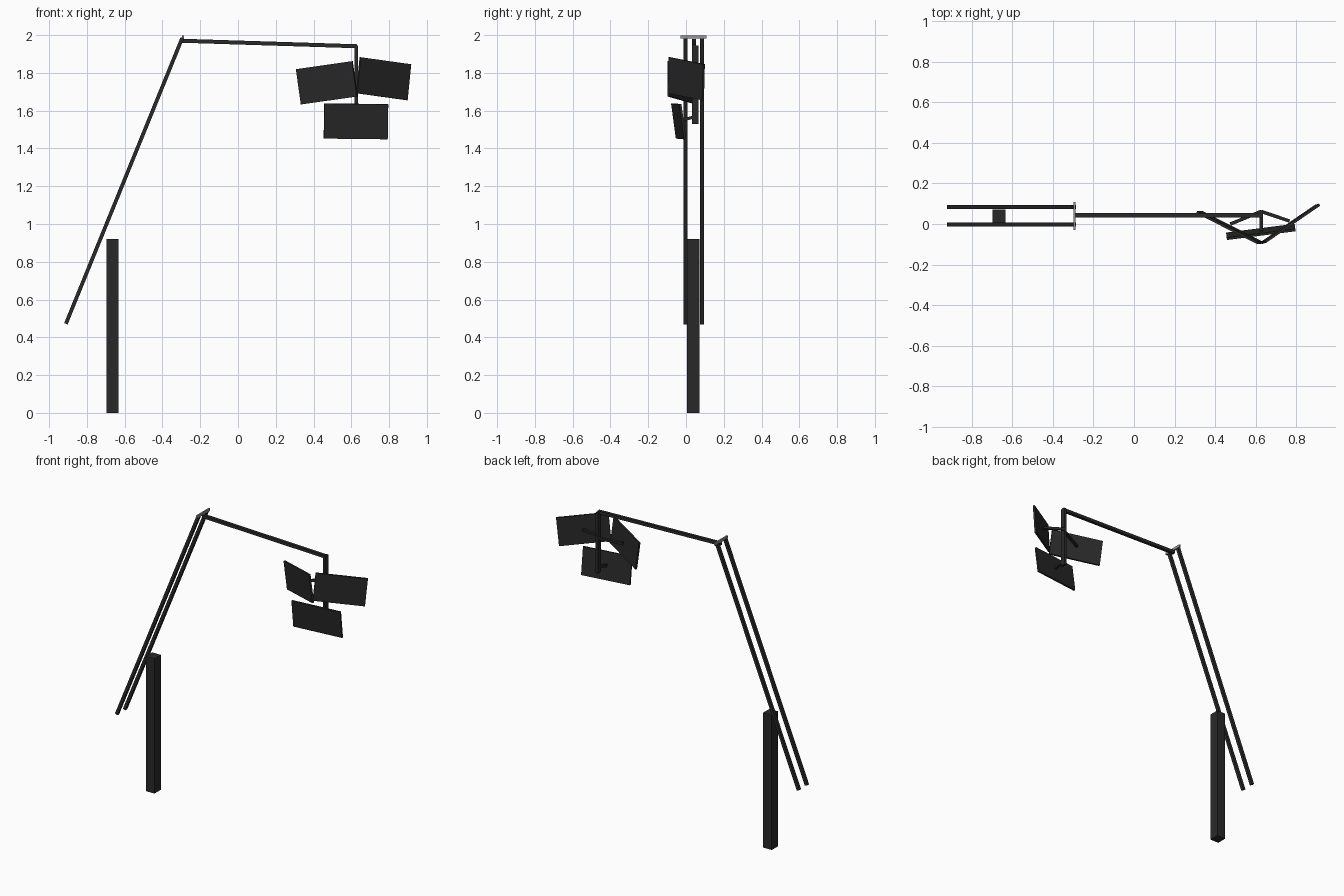
import bpy
from mathutils import Vector, Matrix

cube = bpy.data.objects.get("Cube")
if cube:
    bpy.data.objects.remove(cube, do_unlink=True)


def material(name, value):
    m = bpy.data.materials.new(name)
    m.use_nodes = True
    colour = (value, value, value, 1)
    m.diffuse_color = colour
    m.node_tree.nodes["Principled BSDF"].inputs["Base Color"].default_value = colour
    return m


BLACK = material("charcoal", 0.022)
GREY = material("steel grey", 0.3)


def box(name, centre, a, b, c, mat=BLACK):
    """Box with full edge vectors a, b, c around a centre."""
    bpy.ops.mesh.primitive_cube_add(size=1)
    ob = bpy.context.object
    ob.name = name
    frame = Matrix((a, b, c)).transposed().to_4x4()
    ob.data.transform(Matrix.Translation(centre) @ frame)
    ob.data.materials.append(mat)
    return ob


def beam(name, start, end, width, depth, mat=BLACK):
    """Square bar between two points; depth runs nearest to y."""
    p, q = Vector(start), Vector(end)
    along = q - p
    side = along.cross(Vector((0, 1, 0))).normalized()
    across = side.cross(along).normalized()
    return box(name, (p + q) / 2, side * width, across * depth, along, mat)


def panel(name, top_left, top_right, bottom_left, thick=0.012):
    """Flat panel from three of its corners."""
    tl, tr, bl = map(Vector, (top_left, top_right, bottom_left))
    u, v = tr - tl, bl - tl
    return box(name, (tr + bl) / 2, u, u.cross(v).normalized() * thick, -v)


# Upright post
beam("post", (-0.665, 0.038, 0), (-0.665, 0.038, 0.92), 0.064, 0.068)

# Pair of slanting rails and the thin axle joining their tops
for name, y in (("front_rail", -0.002), ("back_rail", 0.084)):
    beam(name, (-0.911, y, 0.472), (-0.295, y, 1.985), 0.02, 0.02)
box("axle", Vector((-0.292, 0.04, 1.99)), Vector((0.01, 0, 0)),
    Vector((0, 0.137, 0)), Vector((0, 0, 0.018)), GREY)

# Long arm and the hanging pole at its end
beam("arm", (-0.295, 0.043, 1.97), (0.63, 0.043, 1.941), 0.021, 0.021)
beam("hanging_pole", (0.626, 0.049, 1.53), (0.626, 0.049, 1.945), 0.016, 0.036)

# Three tilted panels
panel("right_panel", (0.309, 0.058, 1.82), (0.605, -0.092, 1.862), (0.335, 0.058, 1.633))
panel("left_panel", (0.647, -0.088, 1.883), (0.914, 0.095, 1.846), (0.628, -0.093, 1.692))
panel("lower_panel", (0.457, -0.073, 1.638), (0.795, -0.03, 1.634), (0.454, -0.048, 1.453))

# Brackets from the pole to each panel
for name, start, end in (
    ("right_bracket", (0.626, 0.062, 1.77), (0.475, 0.0, 1.75)),
    ("left_bracket", (0.626, 0.062, 1.79), (0.765, 0.015, 1.77)),
    ("lower_bracket", (0.626, 0.062, 1.57), (0.626, -0.035, 1.548)),
):
    beam(name, start, end, 0.016, 0.016)
